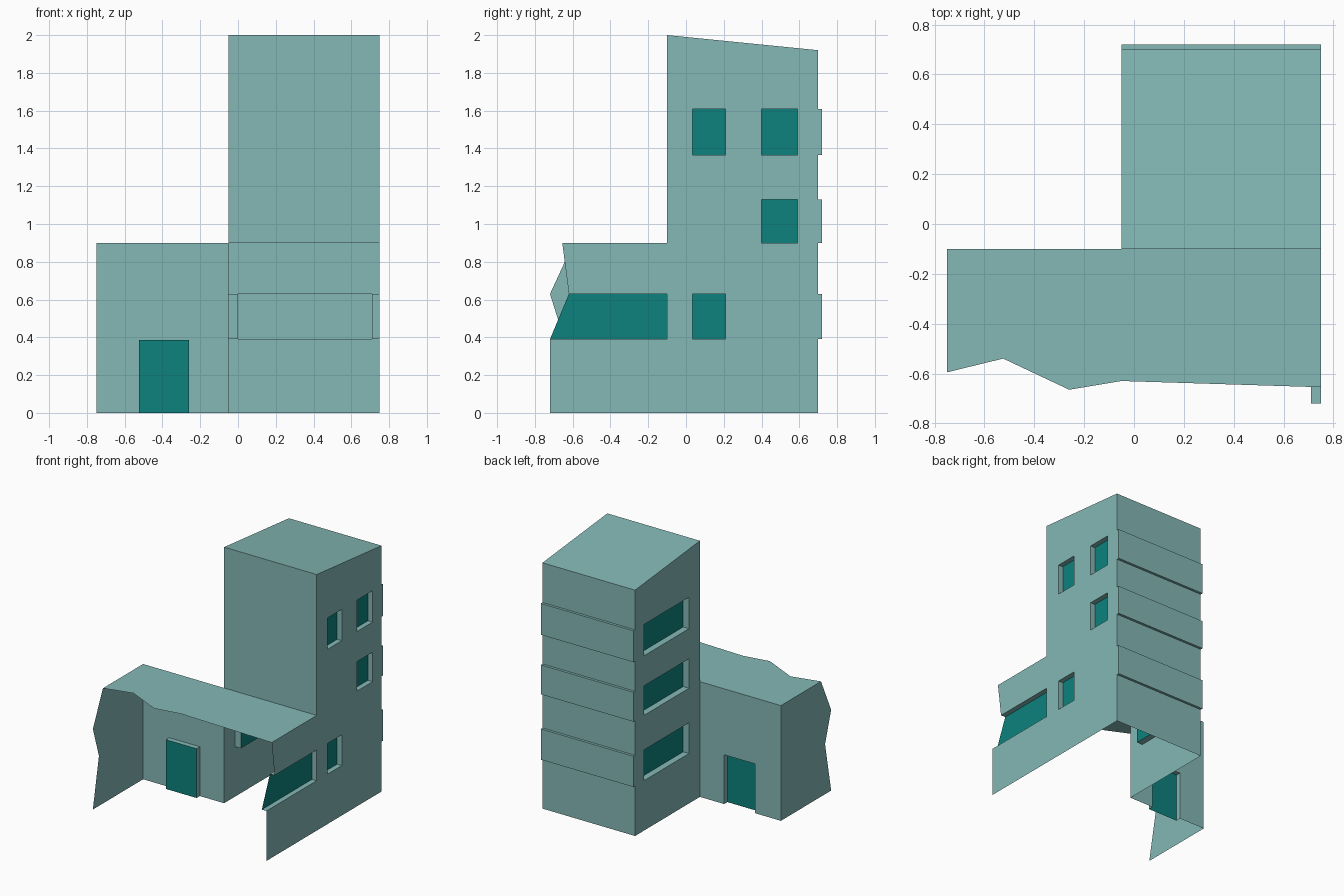
import bpy, bmesh
from mathutils import Vector

if "Cube" in bpy.data.objects:
    bpy.data.objects.remove(bpy.data.objects["Cube"])


def material(name, rgb):
    m = bpy.data.materials.new(name)
    m.diffuse_color = (*rgb, 1)
    m.use_nodes = True
    m.node_tree.nodes["Principled BSDF"].inputs["Base Color"].default_value = m.diffuse_color
    return m


WALL = material("pale teal wall", (0.23, 0.48, 0.465))
GLASS = material("deep teal opening", (0.004, 0.223, 0.207))


def finish(bm, name, outward):
    """Orient the open sheet towards its outside and make the object."""
    bmesh.ops.recalc_face_normals(bm, faces=bm.faces[:])
    bm.normal_update()
    big = max(bm.faces, key=lambda f: f.calc_area())
    if big.normal.dot(Vector(outward)) < 0:
        bmesh.ops.reverse_faces(bm, faces=bm.faces[:])
    me = bpy.data.meshes.new(name)
    bm.to_mesh(me)
    bm.free()
    me.materials.append(WALL)
    me.materials.append(GLASS)
    bpy.context.collection.objects.link(bpy.data.objects.new(name, me))


def wall(name, axis, at, out, pieces, holes=(), depth=0.0, pane=1, ends=False):
    """Thin wall across x (0) or y (1); holes (u0,u1,v0,v1) shift by depth along the axis."""
    u = 1 - axis

    def place(a, b):
        p = Vector((0, 0, b))
        p[axis], p[u] = at, a
        return p

    bm = bmesh.new()
    for pts in pieces:
        bm.faces.new([bm.verts.new(place(*p)) for p in pts])
    for h in holes:
        for k, c in ((u, h[0]), (u, h[1]), (2, h[2]), (2, h[3])):
            no, co = Vector(), Vector()
            no[k], co[k] = 1, c
            bmesh.ops.bisect_plane(bm, geom=bm.verts[:] + bm.edges[:] + bm.faces[:],
                                   dist=1e-5, plane_co=co, plane_no=no)
    bmesh.ops.remove_doubles(bm, verts=bm.verts[:], dist=1e-4)

    def in_hole(f):
        c = f.calc_center_median()
        return any(h[0] < c[u] < h[1] and h[2] < c.z < h[3] for h in holes)

    cut = {f for f in bm.faces if in_hole(f)}
    rims = {e for f in cut for e in f.edges
            if (len(e.link_faces) == 2 and not all(g in cut for g in e.link_faces))
            or (ends and len(e.link_faces) == 1)}
    shift = Vector()
    shift[axis] = depth
    moved = {v: bm.verts.new(v.co + shift) for v in {v for f in cut for v in f.verts}}
    for f in cut:
        bm.faces.new([moved[v] for v in f.verts]).material_index = pane
    for e in rims:
        a, b = e.verts
        bm.faces.new((a, b, moved[b], moved[a]))
    bmesh.ops.delete(bm, geom=list(cut), context='FACES')
    normal = [0, 0, 0]
    normal[axis] = out
    finish(bm, name, normal)


def sheet(name, pts, outward):
    bm = bmesh.new()
    bm.faces.new([bm.verts.new(p) for p in pts])
    finish(bm, name, outward)


def rect(a, b, c, d):
    return [(a, c), (b, c), (b, d), (a, d)]


L, M, R = -0.75, -0.05, 0.75          # wing left, tower left, right side
F, B = -0.10, 0.70                    # tower front and back
WING, TOP, EAVE = 0.90, 2.00, 1.92    # roof heights
LEVELS = [(0.39, 0.63), (0.90, 1.13), (1.365, 1.61)]
low, mid, high = LEVELS
tower_side = [(F, 0), (B, 0), (B, EAVE), (F, TOP)]

# Tower walls and sloping roof
wall("tower_left_wall", 0, M, -1, [tower_side],
     [(0.035, 0.59, *z) for z in LEVELS], 0.05)
wall("tower_back_wall", 1, B, 1, [rect(M, R, 0, EAVE)],
     [(M, R, *z) for z in LEVELS], 0.02, pane=0, ends=True)
wall("tower_front_wall", 1, F, -1, [rect(M, R, WING, TOP)])
sheet("tower_roof", [(M, F, TOP), (R, F, TOP), (R, B, EAVE), (M, B, EAVE)], (0, 0, 1))

# Right wall runs through tower and wing, with a broken front edge
wall("right_wall", 0, R, 1,
     [tower_side,
      rect(-0.72, F, 0, 0.39),
      [(-0.72, 0.39), (F, 0.39), (F, 0.63), (-0.62, 0.63)],
      [(-0.62, 0.63), (F, 0.63), (F, WING), (-0.655, WING)]],
     [(-0.8, F, *low), (0.035, 0.21, *low), (0.40, 0.59, *mid),
      (0.035, 0.21, *high), (0.40, 0.59, *high)], -0.04)

# Wing: back wall with door, broken left wall, broken roof
wall("wing_back_wall", 1, F, 1, [rect(L, M, 0, WING)],
     [(-0.525, -0.26, -0.1, 0.385)], -0.04)
wall("wing_left_wall", 0, L, -1,
     [[(F, 0), (F, WING), (-0.595, WING), (-0.72, 0.63), (-0.645, 0.39), (-0.72, 0)]])
broken = [(L, -0.595), (-0.525, -0.54), (-0.26, -0.665), (M, -0.63), (R, -0.655)]
sheet("wing_roof", [(x, y, WING) for x, y in broken + [(R, F), (M, F), (L, F)]], (0, 0, 1))
